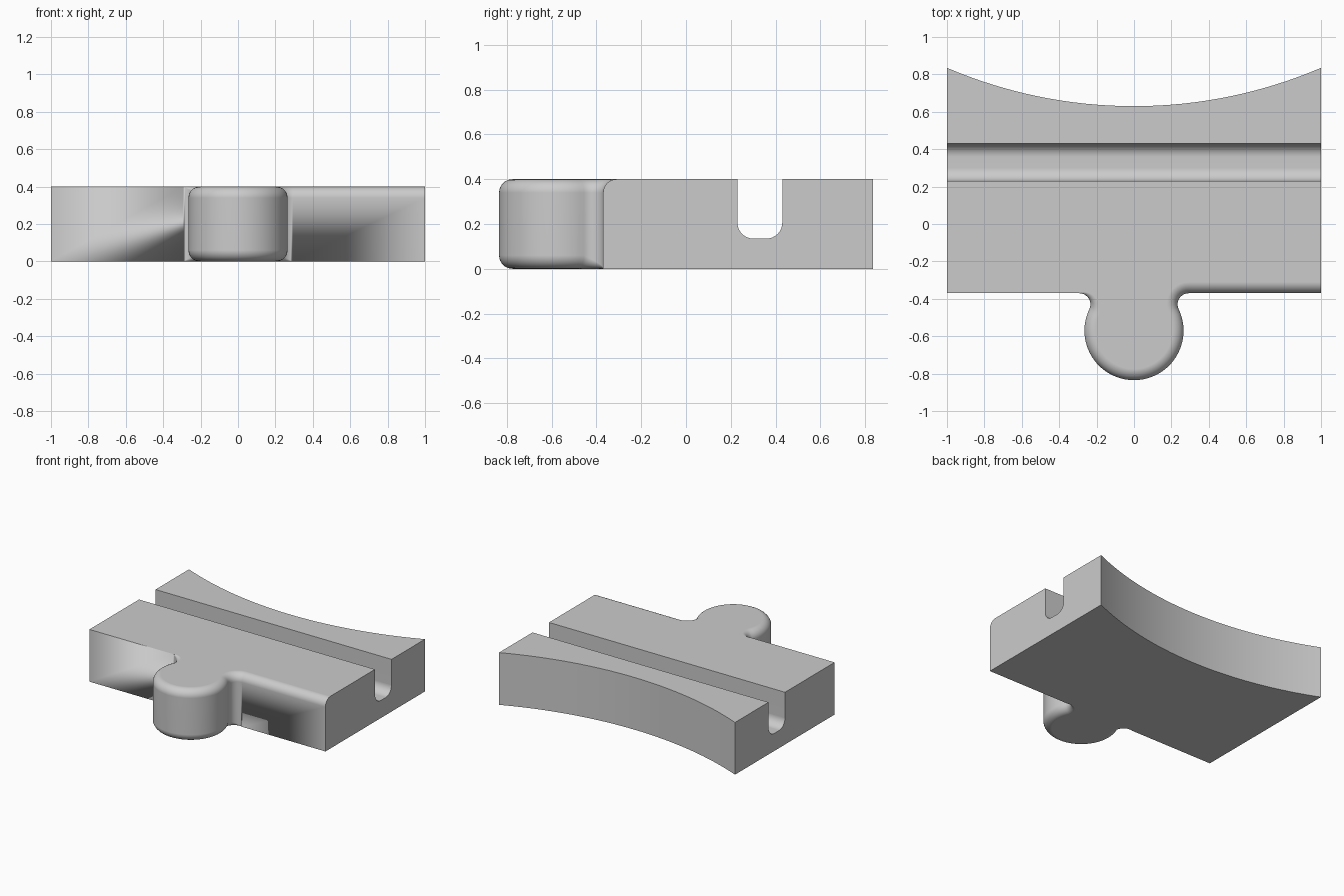
import bpy, bmesh
from math import sin, cos, pi, radians, atan2, asin
from mathutils import Vector

if "Cube" in bpy.data.objects:
    bpy.data.objects.remove(bpy.data.objects["Cube"])

HEIGHT, ROUND, FRONT, BACK = 0.4, 0.06, -0.37, 0.835
KNOB, KNOB_R = Vector((0, -0.57)), 0.265
FILLET, FILLET_R = Vector((0.293, -0.43)), 0.06
SAG, STEPS = 0.205, 8

grey = bpy.data.materials.new("plain_grey")
grey.use_nodes = True
grey.diffuse_color = (0.6, 0.6, 0.6, 1)
grey.node_tree.nodes["Principled BSDF"].inputs["Base Color"].default_value = (0.6, 0.6, 0.6, 1)


def make_object(name, bm):
    bmesh.ops.recalc_face_normals(bm, faces=bm.faces)
    mesh = bpy.data.meshes.new(name)
    bm.to_mesh(mesh)
    bm.free()
    mesh.materials.append(grey)
    obj = bpy.data.objects.new(name, mesh)
    bpy.context.collection.objects.link(obj)
    return obj


def arc(centre, radius, start, end, count):
    """Points of an arc with their outward direction and progress."""
    for i in range(count + 1):
        t = i / count
        a = start + (end - start) * t
        d = Vector((cos(a), sin(a)))
        yield centre + d * radius, d, t


# Plan outline: point, inward direction, top rounding, bottom rounding
inward = Vector((0, 1))
outline = [(Vector((-1, FRONT)), inward, 0, 0)]
join = atan2(FILLET.y - KNOB.y, FILLET.x)
left_centre = Vector((-FILLET.x, FILLET.y))
for p, d, t in arc(left_centre, FILLET_R, pi / 2, -join, 10):
    outline.append((p, d, ROUND * t, ROUND * t))
for p, d, t in list(arc(KNOB, KNOB_R, pi - join, 2 * pi + join, 48))[1:-1]:
    outline.append((p, -d, ROUND, ROUND))
for p, d, t in arc(FILLET, FILLET_R, pi + join, pi / 2, 10):
    outline.append((p, d, ROUND, ROUND * (1 - t)))
outline.append((Vector((1, FRONT)), inward, ROUND, 0))

# Hollow curved back
back_r = (1 + SAG * SAG) / (2 * SAG)
half = asin(1 / back_r)
centre = Vector((0, BACK - SAG + back_r))
for p, d, t in arc(centre, back_r, -pi / 2 + half, -pi / 2 - half, 32):
    outline.append((p, d, 0, 0))

# Stack of rings, inset near the top and bottom to round the edges
bm = bmesh.new()
rings = []
angles = [pi / 2 * k / STEPS for k in range(STEPS + 1)]
for top in (False, True):
    for a in (angles if top else angles[::-1]):
        ring = []
        for p, n, rt, rb in outline:
            r = rt if top else rb
            q = p + n * r * (1 - cos(a))
            drop = r * (1 - sin(a))
            ring.append(bm.verts.new((q.x, q.y, HEIGHT - drop if top else drop)))
        rings.append(ring)
count = len(outline)
for low, high in zip(rings, rings[1:]):
    for i in range(count):
        j = (i + 1) % count
        bm.faces.new((low[i], low[j], high[j], high[i]))
bm.faces.new(rings[0][::-1])
bm.faces.new(rings[-1])
bmesh.ops.remove_doubles(bm, verts=bm.verts, dist=0.0001)
body = make_object("track_block", bm)

# Groove across the block with a rounded floor
bm = bmesh.new()
profile = [Vector((0.23, 0.5))]
for y, start in ((0.30, pi), (0.36, 1.5 * pi)):
    profile += [p for p, d, t in arc(Vector((y, 0.205)), 0.07, start, start + pi / 2, 8)]
profile.append(Vector((0.43, 0.5)))
face = bm.faces.new([bm.verts.new((-1.1, p.x, p.y)) for p in profile])
out = bmesh.ops.extrude_face_region(bm, geom=[face])
bmesh.ops.translate(bm, vec=(2.2, 0, 0),
                    verts=[v for v in out["geom"] if isinstance(v, bmesh.types.BMVert)])
cutter = make_object("groove_cutter", bm)
cutter.hide_render = True

bpy.ops.object.select_all(action="DESELECT")
body.select_set(True)
bpy.context.view_layer.objects.active = body
cut = body.modifiers.new("groove", "BOOLEAN")
cut.operation, cut.solver, cut.object = "DIFFERENCE", "EXACT", cutter
bpy.ops.object.modifier_apply(modifier=cut.name)
bpy.data.objects.remove(cutter)

# Smooth curves, crisp edges, flat large faces
bpy.ops.object.shade_smooth_by_angle(angle=radians(30))
weighted = body.modifiers.new("flat_faces", "WEIGHTED_NORMAL")
weighted.keep_sharp = True
